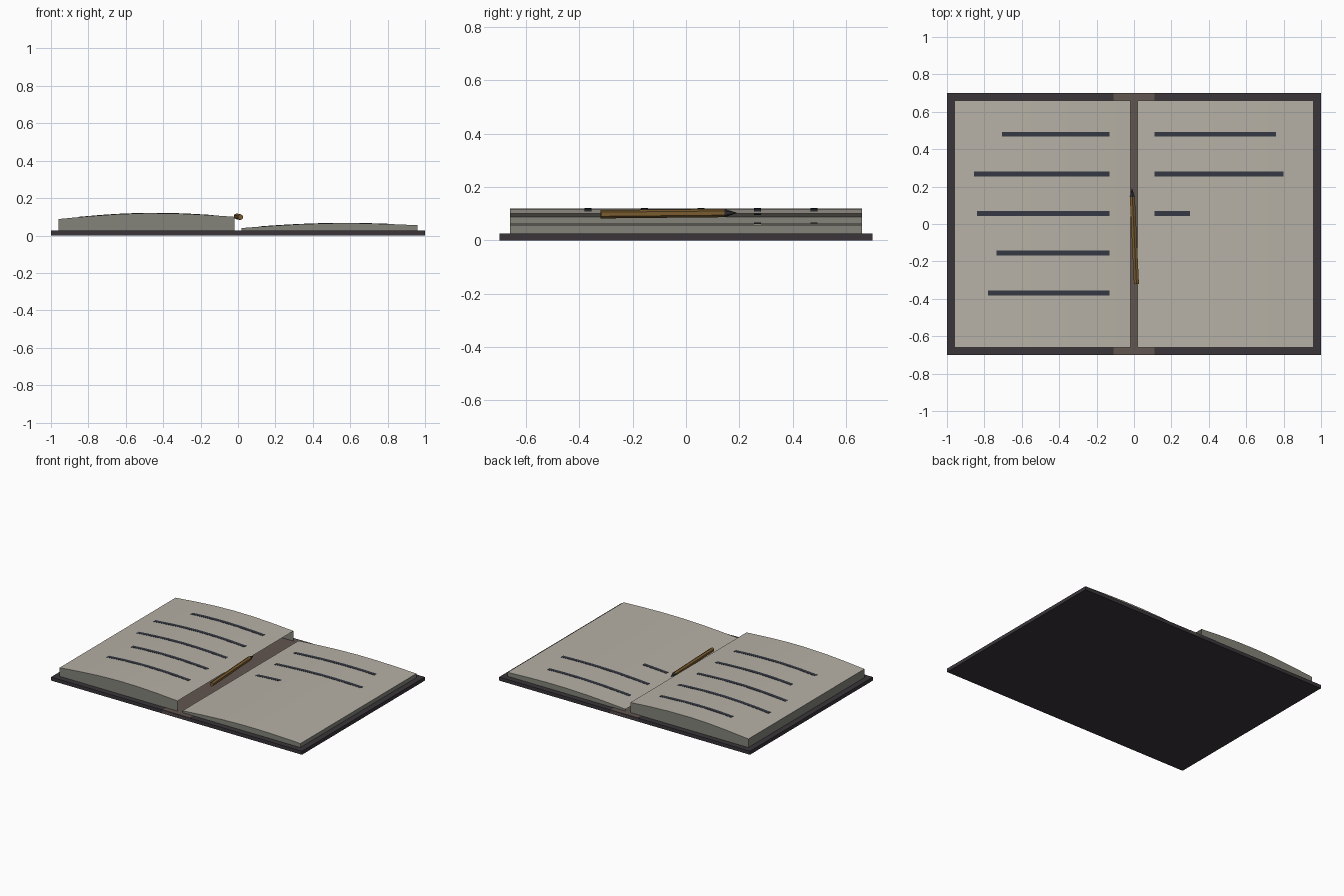
import bpy, bmesh, math
from mathutils import Matrix, Vector

if "Cube" in bpy.data.objects:
    bpy.data.objects.remove(bpy.data.objects["Cube"])


def mat(name, rgb):
    m = bpy.data.materials.new(name)
    m.diffuse_color = (*rgb, 1)
    m.use_nodes = True
    m.node_tree.nodes["Principled BSDF"].inputs["Base Color"].default_value = m.diffuse_color
    return m


COVER = mat("cover", (0.042, 0.036, 0.042))
SPINE = mat("spine", (0.12, 0.09, 0.08))
PAPER = mat("paper", (0.47, 0.44, 0.38))
EDGE = mat("paper_edge", (0.23, 0.23, 0.195))
INK = mat("ink", (0.035, 0.04, 0.055))
WOOD = mat("wood", (0.20, 0.11, 0.03))
LEAD = mat("lead", (0.03, 0.03, 0.03))


def finish(name, bm, *materials):
    me = bpy.data.meshes.new(name)
    bm.to_mesh(me)
    bm.free()
    for m in materials:
        me.materials.append(m)
    ob = bpy.data.objects.new(name, me)
    bpy.context.collection.objects.link(ob)
    return ob


def smooth(ob):
    bpy.context.view_layer.objects.active = ob
    ob.select_set(True)
    bpy.ops.object.shade_smooth_by_angle(angle=math.radians(30))
    ob.select_set(False)


def box(name, x, y, z, material):
    bm = bmesh.new()
    size = Matrix.Diagonal((x[1] - x[0], y[1] - y[0], z[1] - z[0], 1))
    mid = Matrix.Translation((sum(x) / 2, sum(y) / 2, sum(z) / 2))
    bmesh.ops.create_cube(bm, size=1, matrix=mid @ size)
    finish(name, bm, material)


def page_z(x):
    """Height of the bulging page surface."""
    t = (abs(x) - 0.02) / 0.94
    inner, outer, bulge = (0.10, 0.088, 0.0255) if x < 0 else (0.04, 0.055, 0.018)
    return inner + (outer - inner) * t + bulge * math.sin(math.pi * t)


def samples(a, b, n):
    return [a + (b - a) * i / n for i in range(n + 1)]


def page_stack(name, s):
    """Curved page top with three side walls, open toward the gutter."""
    bm = bmesh.new()
    xs = sorted(samples(s * 0.02, s * 0.96, 6))
    front, back = [[(bm.verts.new((x, y, page_z(x))), bm.verts.new((x, y, 0.026)))
                    for x in xs] for y in (-0.66, 0.66)]
    for i in range(6):
        (a, al), (b, bl) = front[i], front[i + 1]
        (c, cl), (d, dl) = back[i], back[i + 1]
        bm.faces.new((a, b, d, c)).material_index = 0
        bm.faces.new((al, bl, b, a)).material_index = 1
        bm.faces.new((c, d, dl, cl)).material_index = 1
    k = 0 if s < 0 else 6
    wall = [front[k][0], back[k][0], back[k][1], front[k][1]]
    bm.faces.new(wall if s < 0 else wall[::-1]).material_index = 1
    smooth(finish(name, bm, PAPER, EDGE))


def written_line(name, x0, x1, y):
    """Thin strip following the page curve."""
    bm = bmesh.new()
    xs = samples(x0, x1, 6)
    outline = [(x, page_z(x) + 0.0015) for x in xs]
    outline += [(x, page_z(x) - 0.003) for x in reversed(xs)]
    face = bm.faces.new([bm.verts.new((x, y - 0.013, z)) for x, z in outline])
    ext = bmesh.ops.extrude_face_region(bm, geom=[face], use_keep_orig=True)
    verts = [v for v in ext["geom"] if isinstance(v, bmesh.types.BMVert)]
    bmesh.ops.translate(bm, verts=verts, vec=(0, 0.026, 0))
    bmesh.ops.recalc_face_normals(bm, faces=bm.faces[:])
    smooth(finish(name, bm, INK))


# Cover and spine strip
box("cover", (-1, 1), (-0.7, 0.7), (0, 0.0255), COVER)
box("spine", (-0.11, 0.11), (-0.7, 0.7), (0.004, 0.0268), SPINE)

# Page stacks and the written lines lying on them
lines = {
    "left": (-1, 0.13, [0.705, 0.855, 0.84, 0.735, 0.78]),
    "right": (1, 0.11, [0.76, 0.80, 0.30]),
}
for side, (s, start, ends) in lines.items():
    page_stack(side + "_pages", s)
    for i, end in enumerate(ends):
        written_line(f"{side}_line_{i + 1}", s * start, s * end, 0.48 - 0.212 * i)

# Hexagonal pencil lying along the gutter
tail, tip = Vector((0.013, -0.32, 0.098)), Vector((-0.011, 0.19, 0.103))
turn = (tip - tail).to_track_quat('Z', 'Y').to_matrix().to_4x4()


def pencil_part(name, t0, t1, r0, r1, material):
    a, b = tail.lerp(tip, t0), tail.lerp(tip, t1)
    bm = bmesh.new()
    bmesh.ops.create_cone(bm, cap_ends=True, segments=6, radius1=r0, radius2=r1,
                          depth=(b - a).length,
                          matrix=Matrix.Translation((a + b) / 2) @ turn)
    finish(name, bm, material)


pencil_part("pencil_body", 0, 0.91, 0.0155, 0.0155, WOOD)
pencil_part("pencil_point", 0.91, 1, 0.0155, 0.001, LEAD)
